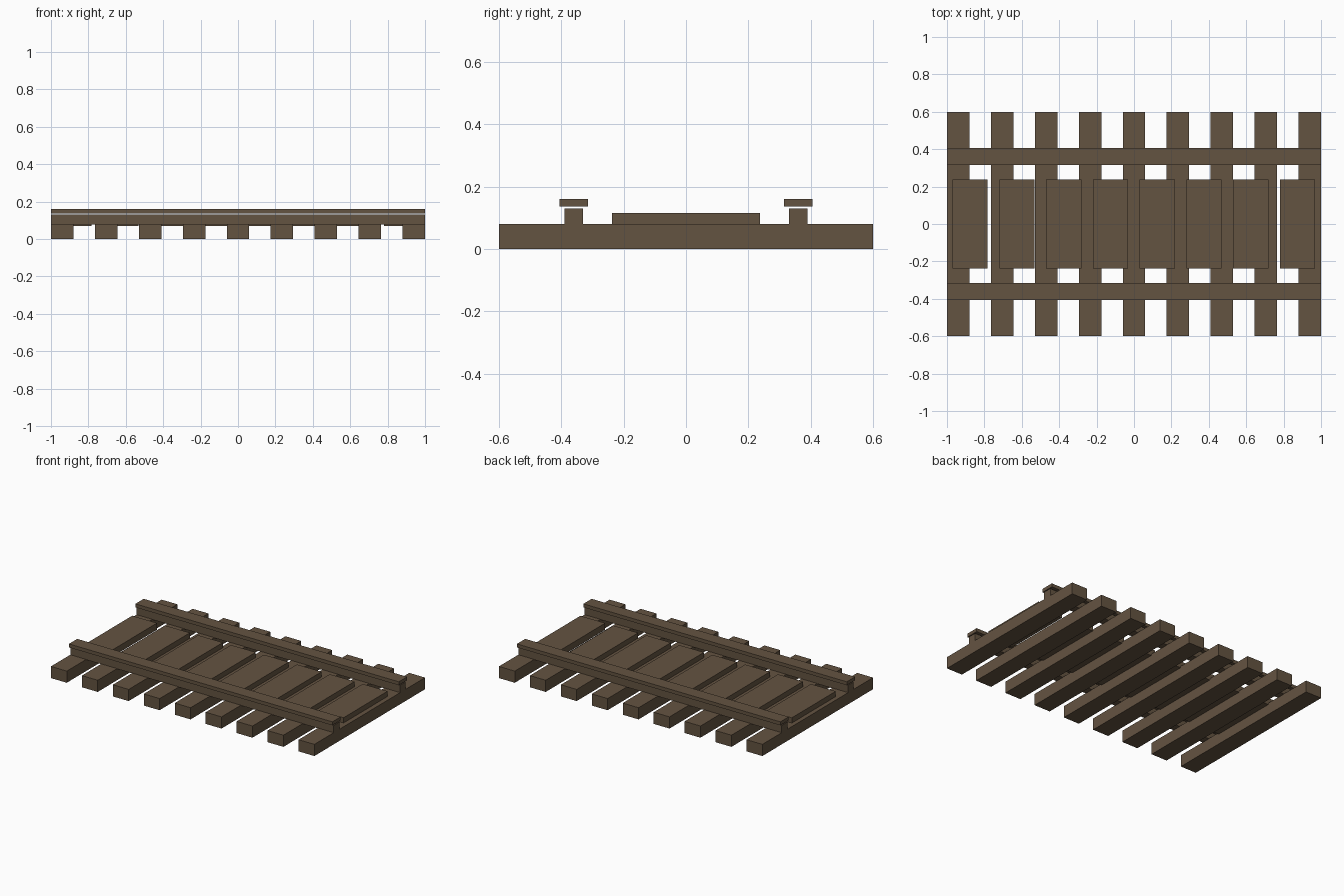
import bpy

if "Cube" in bpy.data.objects:
    bpy.data.objects.remove(bpy.data.objects["Cube"])

# One weathered brown for the whole track
brown = bpy.data.materials.new("weathered_brown")
brown.diffuse_color = (0.127, 0.087, 0.053, 1.0)
brown.use_nodes = True
brown.node_tree.nodes["Principled BSDF"].inputs["Base Color"].default_value = brown.diffuse_color


def box(name, x, y, z):
    """Box spanning the given (min, max) ranges."""
    bpy.ops.mesh.primitive_cube_add(
        size=1, location=[(a + b) / 2 for a, b in (x, y, z)])
    ob = bpy.context.object
    ob.name = name
    ob.scale = [b - a for a, b in (x, y, z)]
    bpy.ops.object.transform_apply(location=False, rotation=False, scale=True)
    ob.data.materials.append(brown)
    return ob


# Nine cross sleepers
for i in range(9):
    cx = -0.94 + 0.235 * i
    box(f"sleeper_{i + 1}", (cx - 0.06, cx + 0.06), (-0.6, 0.6), (0, 0.08))

# Eight walkway planks between the rails
for i in range(8):
    cx = -0.876 + 0.25 * i
    box(f"walkway_plank_{i + 1}", (cx - 0.094, cx + 0.094),
        (-0.238, 0.238), (0.07, 0.116))

# Two rails: narrow web with a wider head floating just above it
for side, cy in (("front", -0.36), ("back", 0.36)):
    box(f"{side}_rail_web", (-1, 1), (cy - 0.03, cy + 0.03), (0.078, 0.13))
    box(f"{side}_rail_head", (-1, 1), (cy - 0.045, cy + 0.045), (0.136, 0.16))
